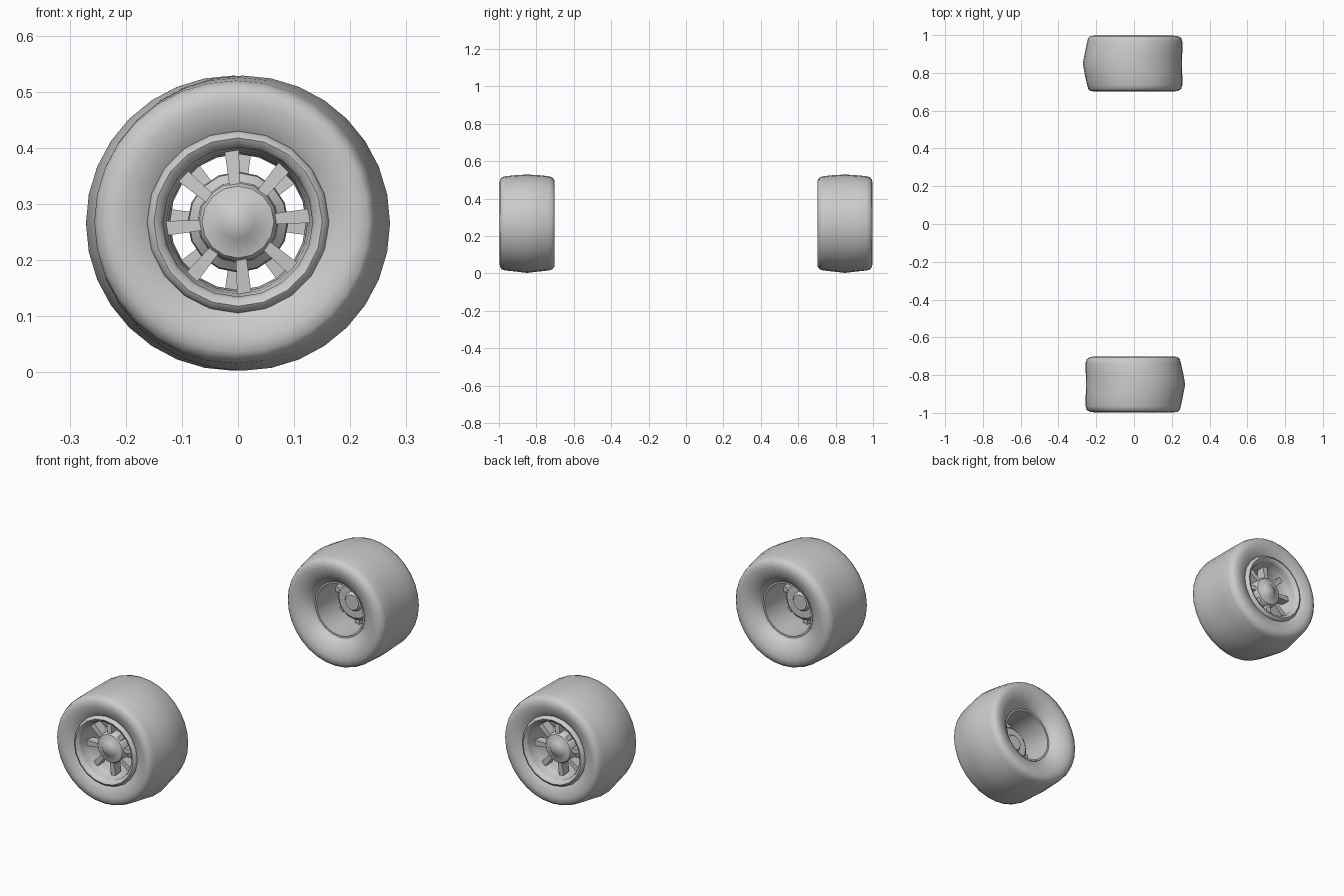
import bpy, bmesh
from math import sin, cos, pi, radians, degrees
from mathutils import Matrix

if "Cube" in bpy.data.objects:
    bpy.data.objects.remove(bpy.data.objects["Cube"])

CZ = 0.268   # axle height


def finish(name, bm, turn, angle):
    bmesh.ops.recalc_face_normals(bm, faces=bm.faces[:])
    if turn:
        bm.transform(Matrix.Rotation(pi, 4, 'Z'))
    me = bpy.data.meshes.new(name)
    bm.to_mesh(me)
    bm.free()
    ob = bpy.data.objects.new(name, me)
    bpy.context.collection.objects.link(ob)
    bpy.ops.object.select_all(action='DESELECT')
    ob.select_set(True)
    bpy.context.view_layer.objects.active = ob
    bpy.ops.object.shade_smooth_by_angle(angle=radians(angle))
    return ob


def lathe(name, profile, n, turn, closed=True, angle=40):
    """Spin (radius, y, x offset, z offset) points round the axle."""
    bm = bmesh.new()
    rings = []
    for p in profile:
        r, y, dx, dz = (tuple(p) + (0, 0))[:4]
        if r == 0:
            rings.append([bm.verts.new((dx, y, CZ + dz))] * n)
        else:
            rings.append([bm.verts.new((dx + r * sin(2 * pi * i / n), y,
                                        CZ + dz + r * cos(2 * pi * i / n))) for i in range(n)])
    pairs = list(zip(rings, rings[1:]))
    if closed:
        pairs.append((rings[-1], rings[0]))
    for a, b in pairs:
        for i in range(n):
            j = (i + 1) % n
            vs = list(dict.fromkeys((a[i], a[j], b[j], b[i])))
            if len(vs) > 2:
                bm.faces.new(vs)
    return finish(name, bm, turn, angle)


def spokes(name, turn):
    bm = bmesh.new()
    for k in range(8):
        a = radians(5 + 45 * k)
        # tapered bar, wider at the rim
        corners = []
        for r, w, y0, y1 in ((0.055, 0.009, -0.945, -0.895), (0.132, 0.013, -0.94, -0.90)):
            for s, y in ((-w, y0), (w, y0), (w, y1), (-w, y1)):
                corners.append(bm.verts.new((r * cos(a) - s * sin(a), y,
                                             CZ + r * sin(a) + s * cos(a))))
        for f in ((0, 1, 2, 3), (4, 5, 6, 7), (0, 1, 5, 4), (1, 2, 6, 5), (2, 3, 7, 6), (3, 0, 4, 7)):
            bm.faces.new([corners[i] for i in f])
    return finish(name, bm, turn, 30)


# Tyre section: outer bead, tread (crown ring slightly off centre), inner bead
TYRE = [(0.135, -0.955), (0.155, -0.975), (0.18, -0.988), (0.21, -0.997), (0.232, -0.995),
        (0.246, -0.985, -0.004), (0.252, -0.965, -0.004), (0.2575, -0.91, 0.002),
        (0.263, -0.85, 0.008, -0.002),
        (0.2575, -0.785, 0.002), (0.252, -0.735, -0.004), (0.246, -0.715, -0.004),
        (0.232, -0.704), (0.21, -0.702), (0.185, -0.708), (0.16, -0.72), (0.14, -0.738),
        (0.128, -0.758), (0.128, -0.79)]

# Rim: rolled outer lip and open barrel
RIM = [(0.134, -0.95), (0.133, -0.975), (0.139, -0.988), (0.150, -0.994), (0.159, -0.988),
       (0.163, -0.976), (0.158, -0.96), (0.140, -0.945), (0.131, -0.90), (0.129, -0.755),
       (0.121, -0.755), (0.124, -0.90), (0.128, -0.94)]

# Hub: domed cap, collar and flared rear flange
HUB = [(0, -0.967), (0.03, -0.962), (0.036, -0.956), (0.064, -0.95), (0.07, -0.942),
       (0.072, -0.91), (0.088, -0.895), (0.09, -0.87), (0.078, -0.86), (0.045, -0.86),
       (0.035, -0.845), (0, -0.845)]

for side, turn in (("front", False), ("rear", True)):
    lathe(side + "_tyre", TYRE, 32, turn, angle=60)
    lathe(side + "_rim", RIM, 20, turn, angle=45)
    lathe(side + "_hub", HUB, 16, turn, closed=False)
    spokes(side + "_spokes", turn)
